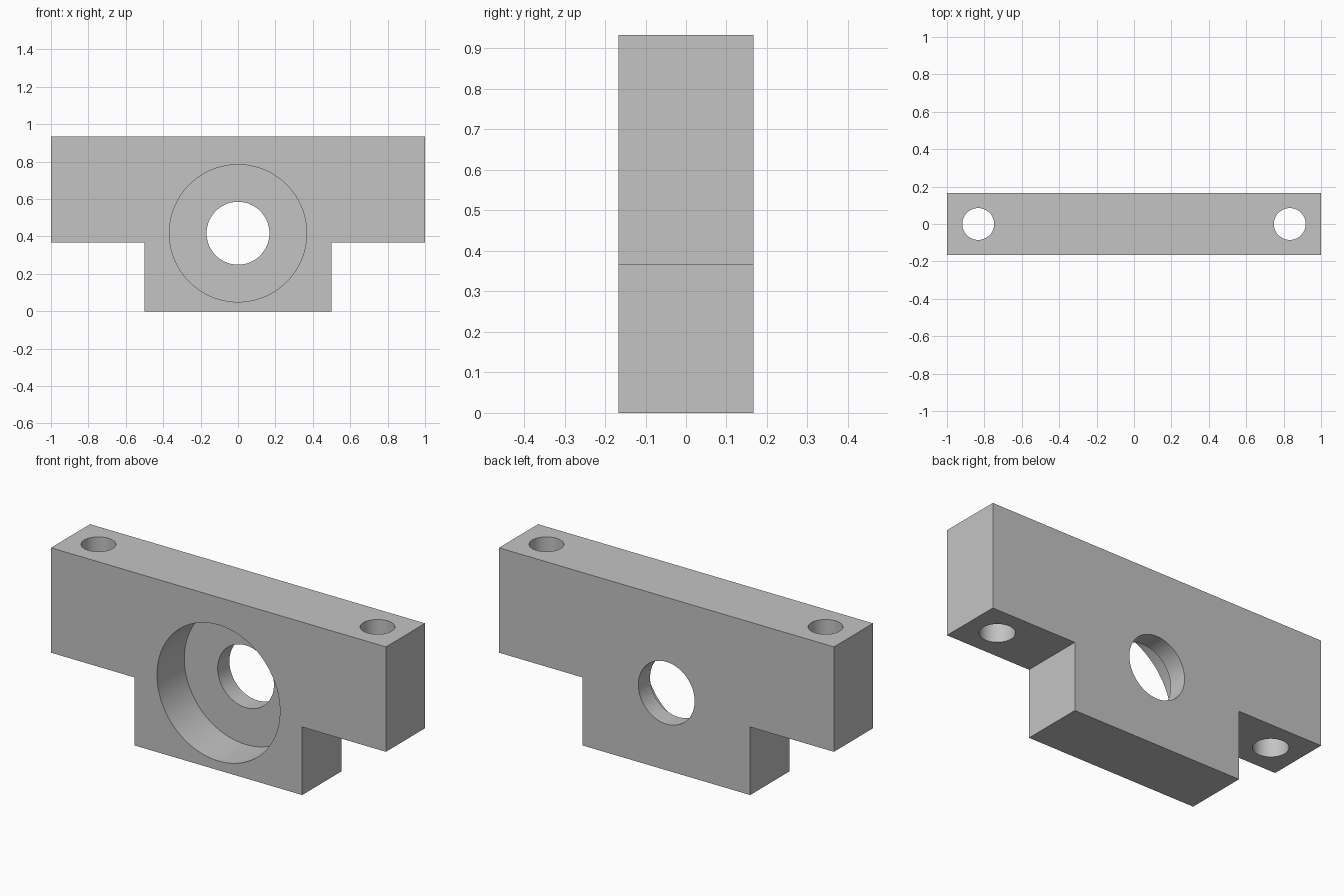
import bpy, bmesh, math
from mathutils import Vector

cube = bpy.data.objects.get("Cube")
if cube:
    bpy.data.objects.remove(cube, do_unlink=True)

LENGTH, THICK, HEIGHT = 2.0, 1 / 3, 0.933
STEM, STEP = 1.0, 0.367
BORE_Z = 0.417

grey = bpy.data.materials.new("plain grey")
grey.use_nodes = True
colour = (0.55, 0.55, 0.55, 1)
grey.diffuse_color = colour
grey.node_tree.nodes["Principled BSDF"].inputs["Base Color"].default_value = colour


def extrude_profile(name, points, depth):
    """Extrude an x-z outline along y, centred on y = 0."""
    bm = bmesh.new()
    face = bm.faces.new([bm.verts.new((x, -depth / 2, z)) for x, z in points])
    moved = bmesh.ops.extrude_face_region(bm, geom=[face])["geom"]
    bmesh.ops.translate(bm, vec=Vector((0, depth, 0)),
                        verts=[v for v in moved if isinstance(v, bmesh.types.BMVert)])
    bmesh.ops.recalc_face_normals(bm, faces=bm.faces)
    mesh = bpy.data.meshes.new(name)
    bm.to_mesh(mesh)
    bm.free()
    mesh.materials.append(grey)
    obj = bpy.data.objects.new(name, mesh)
    bpy.context.collection.objects.link(obj)
    return obj


def drill(target, name, radius, depth, centre, along_y=False):
    """Cut a round hole, then discard the cutter."""
    bpy.ops.mesh.primitive_cylinder_add(
        vertices=96, radius=radius, depth=depth, location=centre,
        rotation=(math.pi / 2 if along_y else 0, 0, 0))
    cutter = bpy.context.object
    cutter.name = name
    cutter.hide_render = True
    cutter.data.materials.append(grey)
    bpy.ops.object.select_all(action="DESELECT")
    target.select_set(True)
    bpy.context.view_layer.objects.active = target
    mod = target.modifiers.new(name, "BOOLEAN")
    mod.operation = "DIFFERENCE"
    mod.solver = "EXACT"
    mod.object = cutter
    bpy.ops.object.modifier_apply(modifier=mod.name)
    bpy.data.objects.remove(cutter, do_unlink=True)


# T-shaped mounting block: right half of the outline, mirrored
half = [(STEM / 2, 0), (STEM / 2, STEP), (LENGTH / 2, STEP), (LENGTH / 2, HEIGHT)]
outline = half + [(-x, z) for x, z in reversed(half)]
block = extrude_profile("mounting_block", outline, THICK)

# Bearing seat open to the front, with a smaller through hole behind it
seat_depth = 0.233
drill(block, "bearing_seat", 0.367, seat_depth * 2, (0, -THICK / 2, BORE_Z), True)
drill(block, "shaft_hole", 0.168, 1, (0, 0, BORE_Z), True)

# Vertical bolt holes through both arms
for side in (-1, 1):
    drill(block, "bolt_hole", 0.085, 2, (side * 0.833, 0, 0.65))

# Smooth hole walls, sharp rims
block.select_set(True)
bpy.context.view_layer.objects.active = block
bpy.ops.object.shade_smooth_by_angle(angle=math.radians(30))
